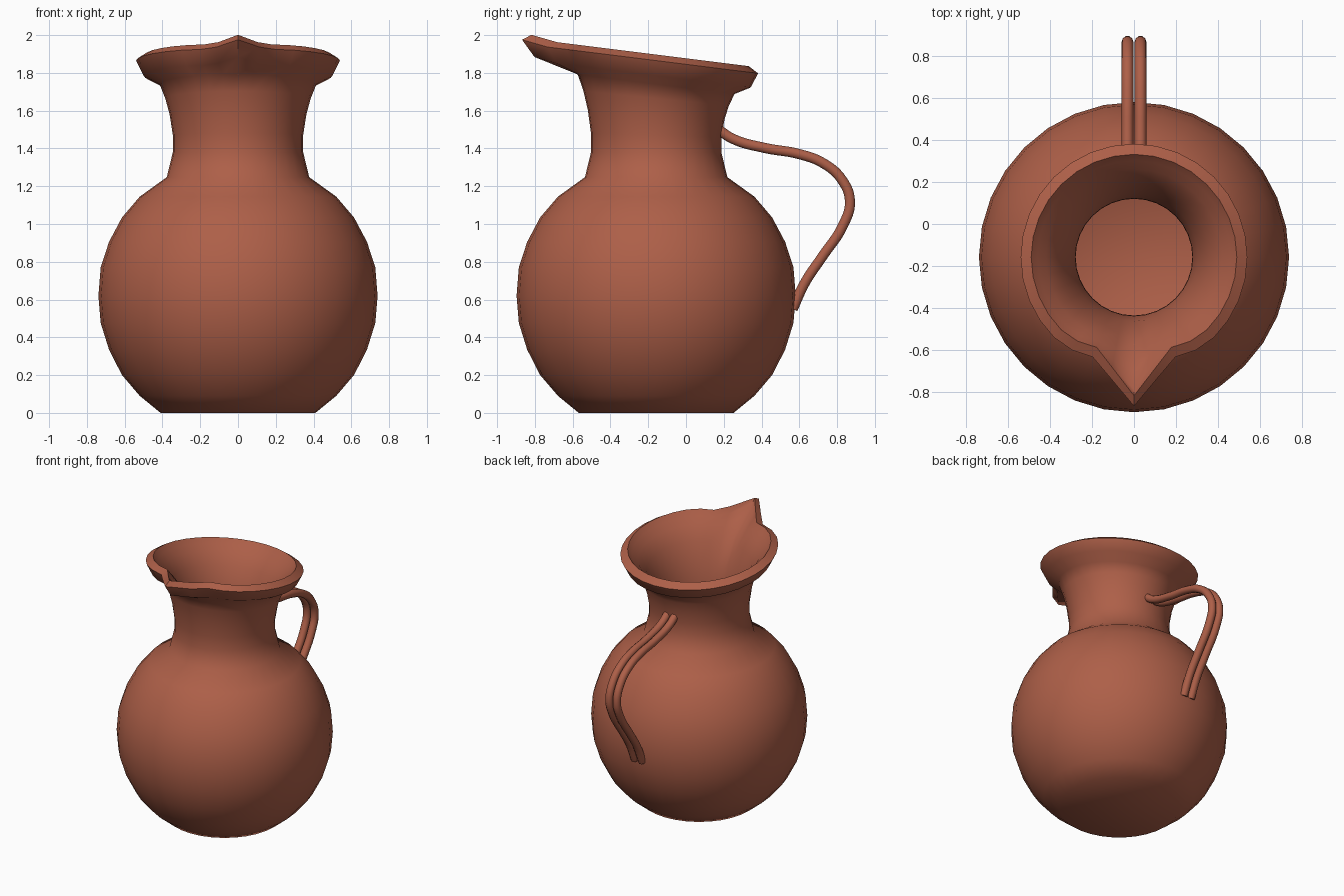
import bpy, bmesh, math

if "Cube" in bpy.data.objects:
    bpy.data.objects.remove(bpy.data.objects["Cube"])

YC = -0.158   # jug axis
SEG = 32

clay = bpy.data.materials.new("terracotta clay")
clay.diffuse_color = (0.42, 0.115, 0.065, 1)
clay.use_nodes = True
clay.node_tree.nodes["Principled BSDF"].inputs["Base Color"].default_value = clay.diffuse_color

# Lathe profile: radius, height, tilt of ring, spout strength
outer = [(0.41, 0, 0, 0), (0.52, 0.09, 0, 0), (0.614, 0.20, 0, 0),
         (0.683, 0.335, 0, 0), (0.727, 0.476, 0, 0), (0.739, 0.62, 0, 0),
         (0.727, 0.77, 0, 0), (0.683, 0.905, 0, 0), (0.614, 1.035, 0, 0),
         (0.52, 1.145, 0, 0), (0.377, 1.248, 0, 0), (0.345, 1.38, 0, 0),
         (0.345, 1.47, 0.03, 0), (0.362, 1.58, 0.07, 0), (0.385, 1.665, 0.1, 0),
         (0.415, 1.74, 0.125, 0), (0.50, 1.785, 0.125, 0.85),
         (0.54, 1.865, 0.125, 1), (0.49, 1.897, 0.125, 1)]
inner = [(0.46, 1.86, 0.125, 1), (0.42, 1.82, 0.125, 0.75),
         (0.36, 1.73, 0.12, 0.3), (0.305, 1.58, 0.07, 0),
         (0.28, 1.45, 0.03, 0), (0.278, 1.36, 0, 0), (0.31, 1.22, 0, 0),
         (0.47, 1.10, 0, 0), (0.62, 0.88, 0, 0), (0.68, 0.62, 0, 0),
         (0.62, 0.36, 0, 0), (0.47, 0.14, 0, 0), (0.38, 0.06, 0, 0)]

# Spout: radial change by steps away from the front
spout = {0: 0.17, 1: 0.045, 2: -0.025, 3: -0.008}


def ring(bm, r, z, tilt, w):
    verts = []
    for i in range(SEG):
        step = min(i, SEG - i)
        a = 2 * math.pi * i / SEG
        rr = r + spout.get(step, 0) * w
        lift = 0.022 * w if step == 0 else 0
        y = -rr * math.cos(a)
        verts.append(bm.verts.new((rr * math.sin(a), YC + y, z - tilt * y + lift)))
    return verts


# Jug body, neck and lip as one hollow shell
bm = bmesh.new()
rings = [ring(bm, *p) for p in outer + inner]
for lo, hi in zip(rings, rings[1:]):
    for i in range(SEG):
        j = (i + 1) % SEG
        bm.faces.new((lo[i], lo[j], hi[j], hi[i]))
bm.faces.new(rings[0])
bm.faces.new(rings[-1])
bmesh.ops.recalc_face_normals(bm, faces=bm.faces)
me = bpy.data.meshes.new("jug_body")
bm.to_mesh(me)
bm.free()
me.materials.append(clay)
jug = bpy.data.objects.new("jug_body", me)
bpy.context.collection.objects.link(jug)
bpy.context.view_layer.objects.active = jug
jug.select_set(True)
bpy.ops.object.shade_smooth_by_angle(angle=math.radians(60))

# Handle: two clay strands side by side
path = [(0.165, 1.505), (0.25, 1.45), (0.42, 1.402), (0.60, 1.37), (0.73, 1.32),
        (0.825, 1.235), (0.868, 1.12), (0.83, 0.99), (0.72, 0.825),
        (0.63, 0.69), (0.565, 0.55)]
cu = bpy.data.curves.new("handle", 'CURVE')
cu.dimensions = '3D'
cu.bevel_depth = 0.028
cu.bevel_resolution = 3
cu.resolution_u = 6
cu.use_fill_caps = True
cu.materials.append(clay)
for side in (-1, 1):
    sp = cu.splines.new('BEZIER')
    sp.bezier_points.add(len(path) - 1)
    for bp, (y, z) in zip(sp.bezier_points, path):
        bp.co = (side * 0.031, y, z)
        bp.handle_left_type = bp.handle_right_type = 'AUTO'
handle = bpy.data.objects.new("handle", cu)
bpy.context.collection.objects.link(handle)
